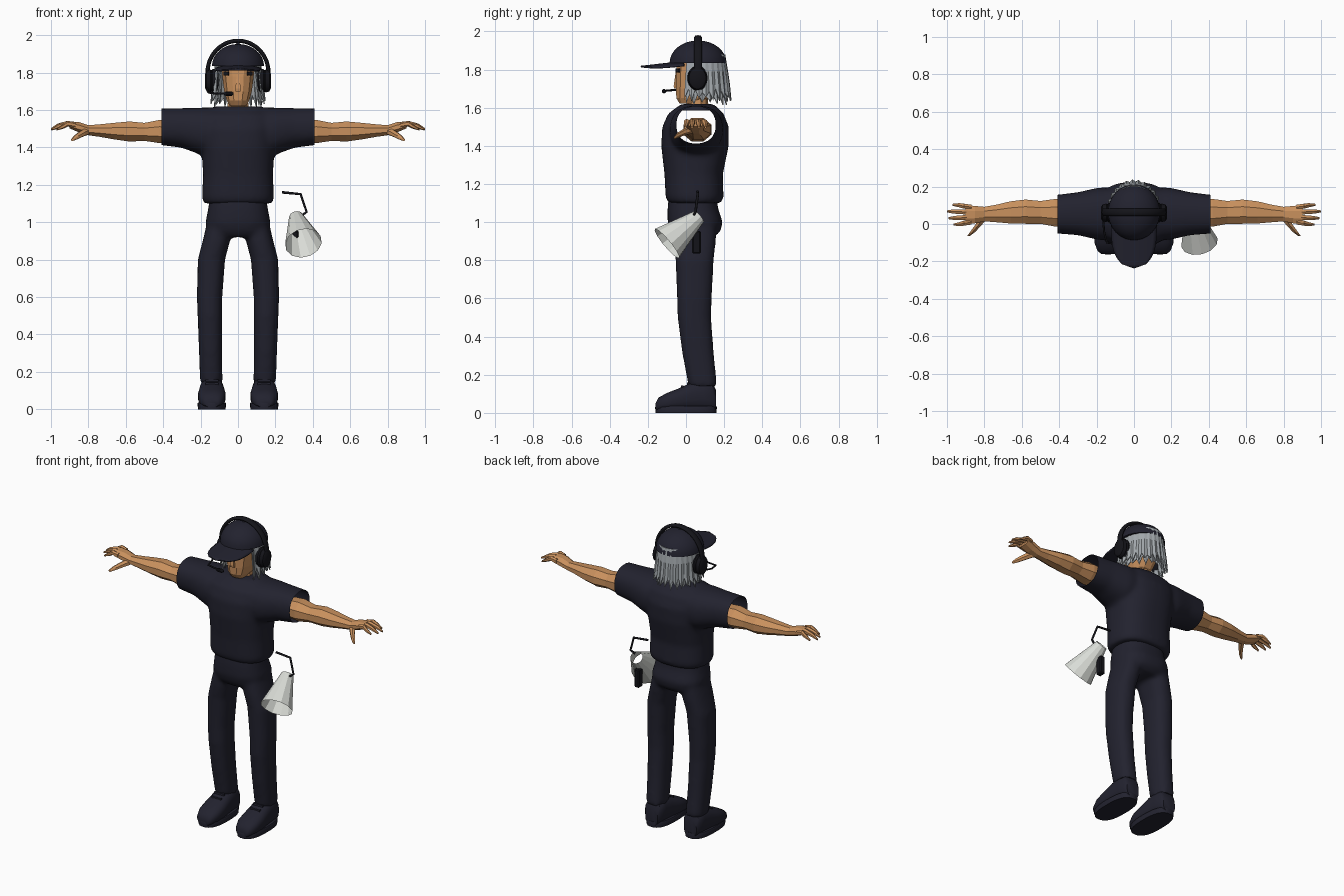
import bpy, bmesh, math
from mathutils import Vector, Matrix

cube = bpy.data.objects.get("Cube")
if cube:
    bpy.data.objects.remove(cube, do_unlink=True)


def material(name, r, g, b):
    m = bpy.data.materials.new(name)
    m.use_nodes = True
    m.diffuse_color = (r, g, b, 1)
    for node in m.node_tree.nodes:
        if node.type == 'BSDF_PRINCIPLED':
            node.inputs["Base Color"].default_value = (r, g, b, 1)
    return m


NAVY = material("dark_navy_cloth", .016, .016, .028)
BLACK = material("black_plastic", .007, .007, .010)
SKIN = material("tan_skin", .58, .28, .11)
GREY = material("grey_hair", .36, .39, .41)
WHITE = material("off_white", .70, .72, .68)
rounded = []


def finish(name, bm, mat, smooth=False):
    """Turn a bmesh into a linked object with one material."""
    bmesh.ops.recalc_face_normals(bm, faces=bm.faces)
    mesh = bpy.data.meshes.new(name)
    bm.to_mesh(mesh)
    bm.free()
    mesh.materials.append(mat)
    ob = bpy.data.objects.new(name, mesh)
    bpy.context.collection.objects.link(ob)
    if smooth:
        rounded.append(ob)
    return ob


def loft(name, axis, rings, mat, n=24, power=2.0, smooth=False):
    """Skin rounded rings (t, a, b, radius_a, radius_b) along an axis."""
    bm = bmesh.new()
    loops = []
    for t, a, b, ra, rb in rings:
        loop = []
        for i in range(n):
            ang = math.tau * (i + .5) / n
            c, s = math.cos(ang), math.sin(ang)
            u = a + ra * math.copysign(abs(c) ** (2 / power), c)
            v = b + rb * math.copysign(abs(s) ** (2 / power), s)
            co = {'x': (t, u, v), 'y': (u, t, v), 'z': (u, v, t)}[axis]
            loop.append(bm.verts.new(co))
        loops.append(loop)
    for p, q in zip(loops, loops[1:]):
        for i in range(n):
            j = (i + 1) % n
            bm.faces.new((p[i], p[j], q[j], q[i]))
    bm.faces.new(loops[0])
    bm.faces.new(loops[-1])
    return finish(name, bm, mat, smooth)


def fuse(base, others, open_x=None):
    """Union parts into one soft garment, optionally open at the sides."""
    for o in others:
        mod = base.modifiers.new("union", 'BOOLEAN')
        mod.operation, mod.solver, mod.object = 'UNION', 'EXACT', o
    rm = base.modifiers.new("remesh", 'REMESH')
    rm.mode, rm.voxel_size = 'VOXEL', .014
    sm = base.modifiers.new("soften", 'SMOOTH')
    sm.factor, sm.iterations = .5, 6
    bpy.context.view_layer.update()
    dg = bpy.context.evaluated_depsgraph_get()
    mesh = bpy.data.meshes.new_from_object(base.evaluated_get(dg))
    base.modifiers.clear()
    base.data = mesh
    for o in others:
        bpy.data.objects.remove(o, do_unlink=True)
    if open_x:
        bm = bmesh.new()
        bm.from_mesh(mesh)
        for s in (1, -1):
            bmesh.ops.bisect_plane(bm, geom=bm.verts[:] + bm.edges[:] + bm.faces[:],
                                   plane_co=(s * open_x, 0, 0), plane_no=(s, 0, 0), clear_outer=True)
        bm.to_mesh(mesh)
        bm.free()
    rounded.append(base)


def tube(name, points, radius, mat):
    cu = bpy.data.curves.new(name, 'CURVE')
    cu.dimensions, cu.bevel_depth, cu.bevel_resolution = '3D', radius, 2
    cu.use_fill_caps = True
    sp = cu.splines.new('POLY')
    sp.points.add(len(points) - 1)
    for p, co in zip(sp.points, points):
        p.co = (*co, 1)
    cu.materials.append(mat)
    ob = bpy.data.objects.new(name, cu)
    bpy.context.collection.objects.link(ob)
    return ob


def box(name, loc, size, mat, turn=0, bevel=0):
    bm = bmesh.new()
    bmesh.ops.create_cube(bm, size=1, matrix=Matrix.Translation(loc) @ Matrix.Rotation(turn, 4, 'Z')
                          @ Matrix.Diagonal((*size, 1)))
    if bevel:
        bmesh.ops.bevel(bm, geom=bm.edges[:], offset=bevel, segments=1, affect='EDGES')
    return finish(name, bm, mat)


# Shirt: trunk plus a hollow bar for both sleeves
shirt = loft("shirt", 'z', [(1.10, 0, .045, .182, .138), (1.13, 0, .045, .193, .152),
                            (1.25, 0, .04, .187, .153), (1.40, 0, .047, .195, .177),
                            (1.50, 0, .05, .205, .175), (1.57, 0, .052, .20, .145),
                            (1.62, 0, .06, .12, .085)], NAVY, 32, 2.5)
sleeves = loft("sleeves", 'x', [(s * x, y, z, ry, rz) for s, x, y, z, ry, rz in (
    (-1, .45, .052, 1.512, .10, .095), (-1, .30, .055, 1.504, .115, .106),
    (-1, .19, .055, 1.485, .14, .128), (1, .19, .055, 1.485, .14, .128),
    (1, .30, .055, 1.504, .115, .106), (1, .45, .052, 1.512, .10, .095))], NAVY, 32, 2.3)
fuse(shirt, [sleeves], .41)

# Trousers: hips plus two bowed legs
trousers = loft("trousers", 'z', [(1.14, 0, .035, .15, .125), (1.07, 0, .036, .16, .133),
                                  (1.0, 0, .048, .174, .145), (.95, 0, .05, .165, .13),
                                  (.92, 0, .045, .11, .10)], NAVY, 32, 2.5)
legs = [loft("leg", 'z', [(1.02, s * .09, .05, .07, .11), (.9, s * .116, .047, .073, .11),
                          (.8, s * .142, .045, .073, .10), (.6, s * .152, .044, .068, .091),
                          (.5, s * .15, .044, .066, .088), (.32, s * .147, .062, .062, .083),
                          (.14, s * .143, .088, .06, .075)], NAVY, 24, 2.4) for s in (1, -1)]
fuse(trousers, legs)

for s, side in ((1, "left_"), (-1, "right_")):
    # Shoe, sole and laces
    x = s * .14
    loft(side + "shoe", 'y', [(y, x, h / 2 + .01, w, h / 2) for y, w, h in (
        (-.16, .035, .04), (-.145, .055, .07), (-.10, .072, .095), (-.04, .075, .118),
        (.03, .068, .15), (.09, .062, .165), (.14, .058, .15), (.157, .045, .11))],
        NAVY, 20, 2.6, True)
    loft(side + "sole", 'z', [(0, x, 0, .074, .16), (.03, x, 0, .077, .163), (.036, x, 0, .073, .16)],
         NAVY, 28, 2.6, True)
    for y, z in ((-.02, .137), (.01, .154)):
        box(side + "lace", (x, y, z), (.07, .012, .012), NAVY)

    # Arm and hand
    loft(side + "arm", 'x', [(s * t, y, z, ry, rz) for t, y, z, ry, rz in (
        (.35, .06, 1.485, .075, .062), (.42, .06, 1.485, .08, .067), (.50, .062, 1.483, .066, .052),
        (.58, .066, 1.485, .07, .058), (.66, .062, 1.487, .064, .048), (.74, .056, 1.49, .05, .036),
        (.80, .053, 1.492, .042, .029), (.85, .05, 1.508, .05, .03), (.90, .05, 1.52, .056, .02))],
        SKIN, 8)
    for y, tip in ((.098, .97), (.066, 1.0), (.033, .993), (.002, .965)):
        loft(side + "finger", 'x', [(s * t, .05 + (y - .05) * f, z, r, r) for t, f, z, r in (
            (.87, .85, 1.52, .014), (.91, .95, 1.527, .0155), (tip - .035, 1.05, 1.514, .013),
            (tip, 1.1, 1.497, .006))], SKIN, 6)
    loft(side + "thumb", 'y', [(.04, s * .80, 1.49, .025, .022), (-.01, s * .835, 1.473, .02, .018),
                               (-.045, s * .865, 1.455, .015, .014), (-.064, s * .885, 1.44, .008, .007)],
         SKIN, 6)

    # Eye plate and headphone cup
    box(side + "eye", (s * .062, -.043, 1.795), (.03, .009, .022), BLACK, s * .6)
    loft(side + "ear_cup", 'x', [(s * t, .06, 1.755, r, r * 1.25) for t, r in (
        (.105, .04), (.112, .05), (.135, .053), (.142, .046), (.148, .05), (.168, .045), (.176, .032))],
        BLACK, 20, 2, True)

# Head, nose and neck
loft("head", 'z', [(1.622, 0, .015, .045, .05), (1.65, 0, .035, .062, .088), (1.70, 0, .05, .076, .105),
                   (1.78, 0, .06, .086, .115), (1.87, 0, .065, .095, .115)], SKIN, 12, 2.6)
loft("nose", 'z', [(1.70, 0, -.045, .02, .025), (1.715, 0, -.047, .02, .025), (1.79, 0, -.045, .01, .012)], SKIN, 4)
loft("neck", 'z', [(1.585, 0, .06, .062, .058), (1.67, 0, .06, .055, .055)], SKIN, 10)
loft("collar", 'z', [(1.585, 0, .06, .095, .08), (1.615, 0, .062, .078, .07)], NAVY, 24, 2, True)

# Hair: two jagged curtains round the back and sides
for name, grow, drop, count in (("hair_outer", .006, .02, 36), ("hair_inner", -.012, 0, 29)):
    bm = bmesh.new()
    rows = []
    for z, rx, ry in ((1.86, .112, .13), (1.77, .126, .145), (1.70, .134, .155), (1.625, .142, .163)):
        row = []
        for i in range(count):
            ang = math.radians(-28 + 236 * i / (count - 1))
            jag = (i % 2) * (1.87 - z) / .24
            k = grow - .012 * jag
            low = z + drop + .045 * (i % 2) * (z < 1.65) + .012 * math.sin(i * 2.3) * (z < 1.65)
            row.append(bm.verts.new(((rx + k) * math.cos(ang), .07 + (ry + k) * math.sin(ang), low)))
        rows.append(row)
    for p, q in zip(rows, rows[1:]):
        for i in range(count - 1):
            bm.faces.new((p[i], p[i + 1], q[i + 1], q[i]))
    hair = finish(name, bm, GREY)
    hair.modifiers.new("thickness", 'SOLIDIFY').thickness = .006

# Cap crown, button and curved peak
loft("cap_crown", 'z', [(1.835 + .118 * math.sin(a), 0, .063, .14 * math.cos(a), .15 * math.cos(a))
                        for a in [i * math.pi / 2 / 8.1 for i in range(9)]], NAVY, 28, 2, True)
loft("cap_button", 'z', [(1.945, 0, .063, .014, .014), (1.96, 0, .063, .008, .008)], NAVY, 10)
bm = bmesh.new()
bmesh.ops.create_grid(bm, x_segments=12, y_segments=10, size=1)
for v in bm.verts:
    u, t = v.co.x, (v.co.y + 1) / 2
    x = .122 * u * math.sqrt(max(0, 1 - t ** 3))
    v.co = (x, -.01 - .228 * t, 1.846 - .026 * t - 1.4 * x * x)
bmesh.ops.remove_doubles(bm, verts=bm.verts, dist=.0005)
peak = finish("cap_peak", bm, NAVY, True)
peak.modifiers.new("thickness", 'SOLIDIFY').thickness = .008

# Headset band and microphone
band = tube("headset_band", [(.163 * math.cos(a), 0, 1.80 + .17 * math.sin(a))
                             for a in [math.pi * i / 24 for i in range(25)]], .011, BLACK)
band.location.y, band.scale.y = .063, 1.9
tube("mic_boom", [(-.165, .03, 1.715), (-.16, -.04, 1.695), (-.145, -.10, 1.69), (-.05, -.115, 1.687)],
     .0055, BLACK)
loft("mic_foam", 'x', [(-.075, -.115, 1.687, .006, .006), (-.065, -.115, 1.687, .012, .012),
                       (-.035, -.115, 1.687, .012, .012), (-.025, -.115, 1.687, .006, .006)], BLACK, 10)

# Loudhailer: open cone, grip and hanging strap
small, wide = Vector((.31, .07, 1.03)), Vector((.35, -.10, .888))
aim = wide - small
bm = bmesh.new()
bmesh.ops.create_cone(bm, cap_ends=False, segments=12, radius1=.038, radius2=.1, depth=aim.length,
                      matrix=Matrix.Translation((small + wide) / 2) @ aim.to_track_quat('Z', 'Y').to_matrix().to_4x4())
finish("loudhailer_cone", bm, WHITE)
box("loudhailer_grip", (.305, .055, .895), (.035, .045, .12), BLACK, 0, .006)
box("loudhailer_trigger", (.30, .02, .955), (.03, .03, .02), BLACK)
tube("loudhailer_strap", [(.235, .06, 1.16), (.335, .062, 1.15), (.367, .05, 1.055), (.34, .04, 1.035)],
     .007, BLACK)

# Soft shading for the rounded parts
bpy.ops.object.select_all(action='DESELECT')
for ob in rounded:
    ob.select_set(True)
bpy.context.view_layer.objects.active = rounded[0]
bpy.ops.object.shade_smooth_by_angle(angle=math.radians(40))
